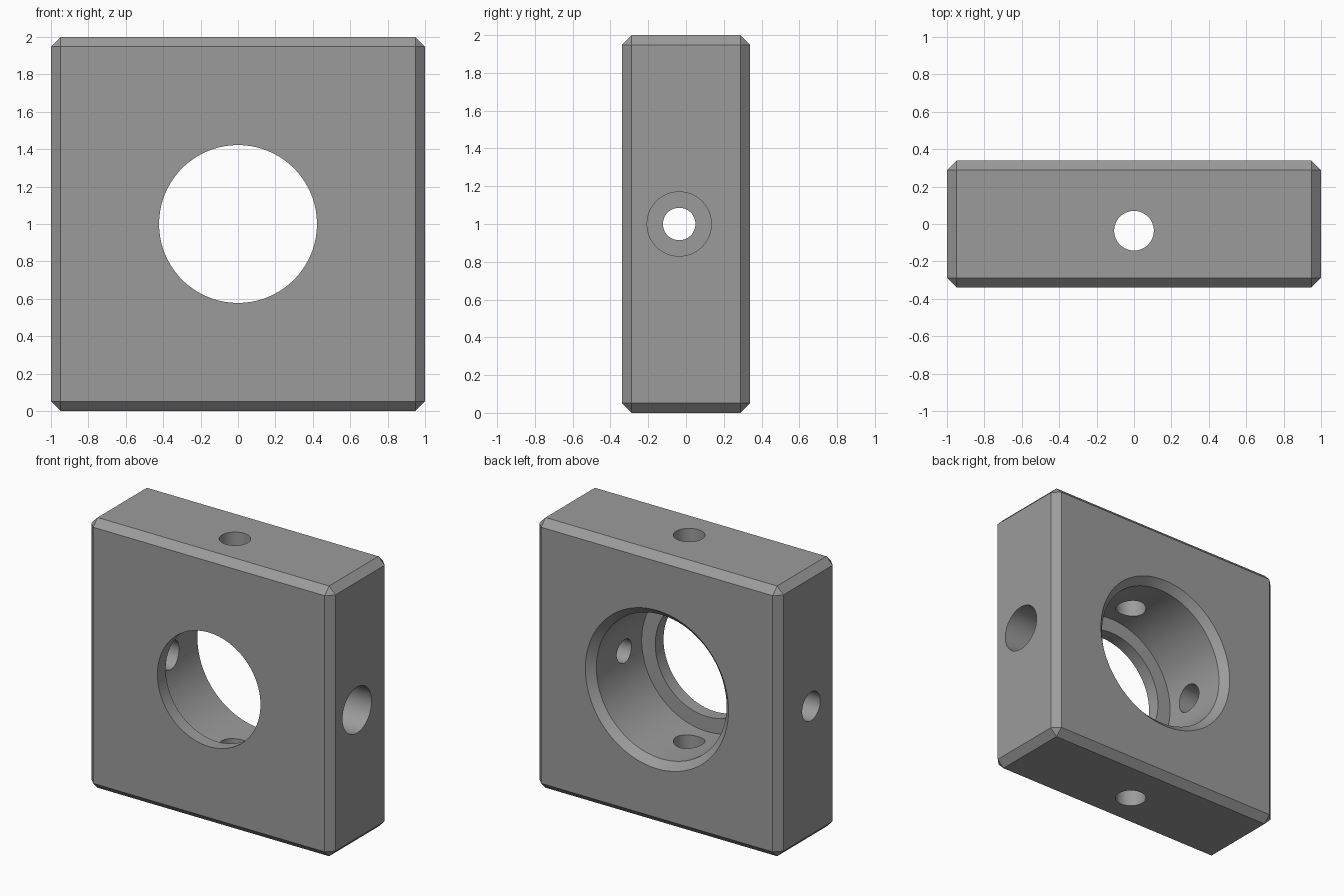
import bpy, bmesh, math
from mathutils import Matrix, Vector

if "Cube" in bpy.data.objects:
    bpy.data.objects.remove(bpy.data.objects["Cube"])

grey = bpy.data.materials.new("machined_grey")
grey.diffuse_color = (0.33, 0.33, 0.33, 1)
grey.use_nodes = True
grey.node_tree.nodes["Principled BSDF"].inputs["Base Color"].default_value = grey.diffuse_color

DEPTH, CHAMFER, HOLE_Y = 0.68, 0.052, -0.036


def add_object(name, bm):
    bmesh.ops.recalc_face_normals(bm, faces=bm.faces)
    mesh = bpy.data.meshes.new(name)
    bm.to_mesh(mesh)
    bm.free()
    mesh.materials.append(grey)
    obj = bpy.data.objects.new(name, mesh)
    bpy.context.collection.objects.link(obj)
    return obj


def turned_cutter(name, profile, axis, origin, sides):
    """Solid of revolution from (distance, radius) pairs along an axis."""
    bm = bmesh.new()
    rings = [[bm.verts.new((r * math.cos(math.tau * i / sides),
                            r * math.sin(math.tau * i / sides), d))
              for i in range(sides)] for d, r in profile]
    for a, b in zip(rings, rings[1:]):
        for i in range(sides):
            j = (i + 1) % sides
            bm.faces.new((a[i], a[j], b[j], b[i]))
    bm.faces.new(rings[0])
    bm.faces.new(rings[-1])
    turn = Vector((0, 0, 1)).rotation_difference(Vector(axis)).to_matrix().to_4x4()
    bm.transform(Matrix.Translation(origin) @ turn)
    return add_object(name, bm)


# Chamfered square block
bm = bmesh.new()
bmesh.ops.create_cube(bm, size=2, matrix=Matrix.Translation((0, 0, 1))
                      @ Matrix.Diagonal((1, DEPTH / 2, 1, 1)))
bmesh.ops.bevel(bm, geom=bm.edges[:], offset=CHAMFER, segments=1,
                affect='EDGES', clamp_overlap=True)
block = add_object("bored_block", bm)

cutters = [
    # Main bore: front lip, wide recess, chamfered rear mouth
    turned_cutter("main_bore_cutter",
                  [(-0.5, 0.422), (-0.243, 0.422), (-0.243, 0.533),
                   (0.287, 0.533), (0.44, 0.686)], (0, 1, 0), (0, 0, 1), 128),
    # Vertical hole through top and bottom
    turned_cutter("vertical_hole_cutter", [(-1.2, 0.106), (1.2, 0.106)],
                  (0, 0, 1), (0, HOLE_Y, 1), 64),
    # Plain left hole
    turned_cutter("left_hole_cutter", [(0, 0.106), (1.2, 0.106)],
                  (-1, 0, 0), (0, HOLE_Y, 1), 64),
    # Counterbored right hole
    turned_cutter("right_hole_cutter",
                  [(0, 0.086), (0.7, 0.086), (0.7, 0.17), (1.2, 0.17)],
                  (1, 0, 0), (0, HOLE_Y, 1), 64),
]

# Cut the holes, then smooth the bores while keeping edges crisp
bpy.context.view_layer.objects.active = block
block.select_set(True)
for cutter in cutters:
    mod = block.modifiers.new(cutter.name, 'BOOLEAN')
    mod.operation = 'DIFFERENCE'
    mod.solver = 'EXACT'
    mod.object = cutter
    bpy.ops.object.modifier_apply(modifier=mod.name)
for cutter in cutters:
    bpy.data.objects.remove(cutter)
bpy.ops.object.shade_smooth_by_angle(angle=math.radians(25))
